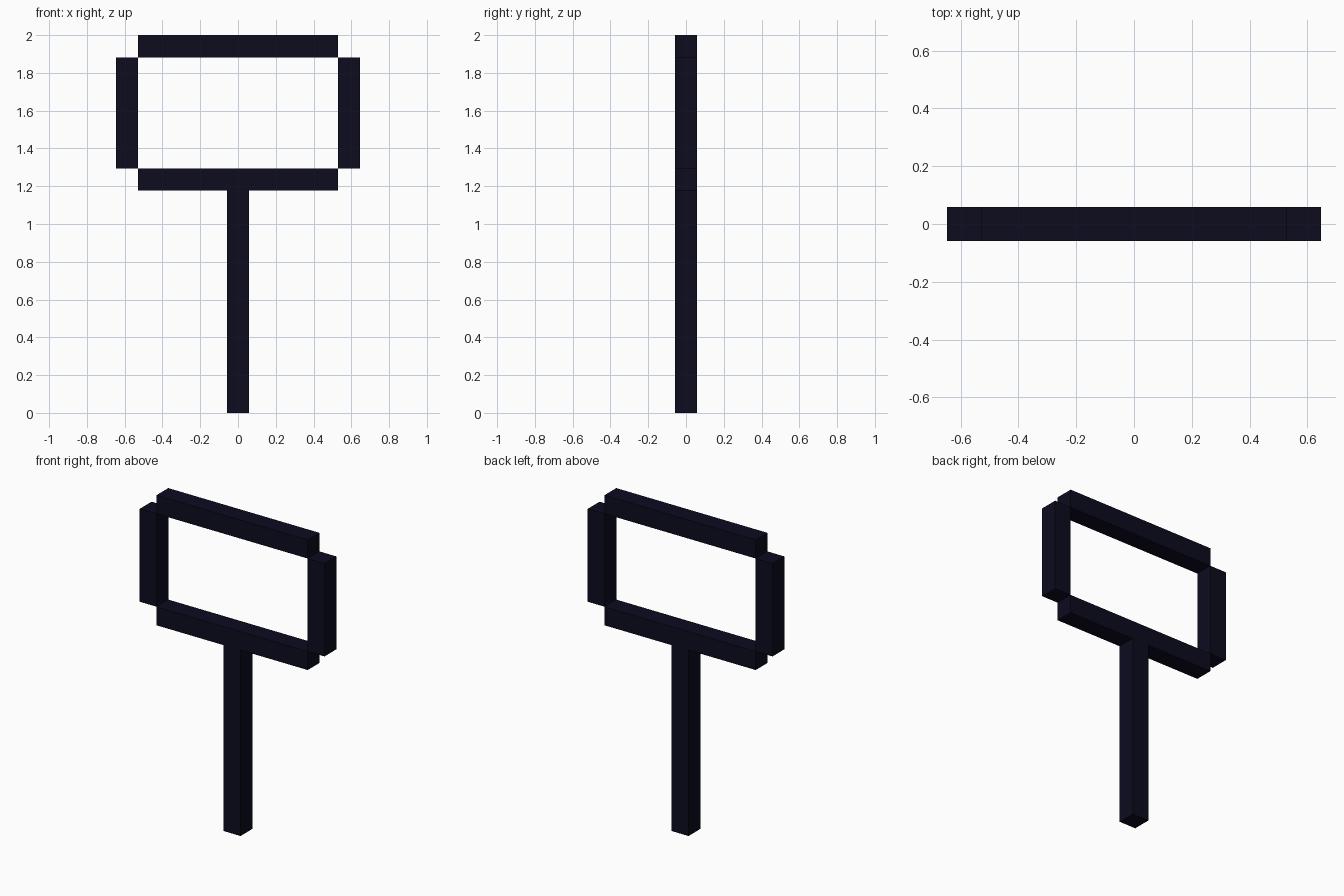
import bpy

cube = bpy.data.objects.get("Cube")
if cube:
    bpy.data.objects.remove(cube, do_unlink=True)

UNIT = 2 / 17  # bar thickness; the whole model is 17 units tall

# Dark navy material
navy = bpy.data.materials.new("dark_navy")
navy.use_nodes = True
colour = (0.0037, 0.0035, 0.0137, 1)
navy.diffuse_color = colour
navy.node_tree.nodes["Principled BSDF"].inputs["Base Color"].default_value = colour


def bar(name, x, bottom, width, height):
    """Square-section bar, measured in units and standing on its bottom height."""
    bpy.ops.mesh.primitive_cube_add(
        size=1, location=(x * UNIT, 0, (bottom + height / 2) * UNIT))
    obj = bpy.context.object
    obj.name = name
    obj.scale = (width * UNIT, UNIT, height * UNIT)
    bpy.ops.object.transform_apply(location=False, rotation=False, scale=True)
    obj.data.materials.append(navy)


# Handle
bar("handle", 0, 0, 1, 10)

# Open frame: horizontal rails and side posts meeting at their corners
bar("lower_rail", 0, 10, 9, 1)
bar("upper_rail", 0, 16, 9, 1)
for side, name in ((1, "left_post"), (-1, "right_post")):
    bar(name, side * 5, 11, 1, 5)
